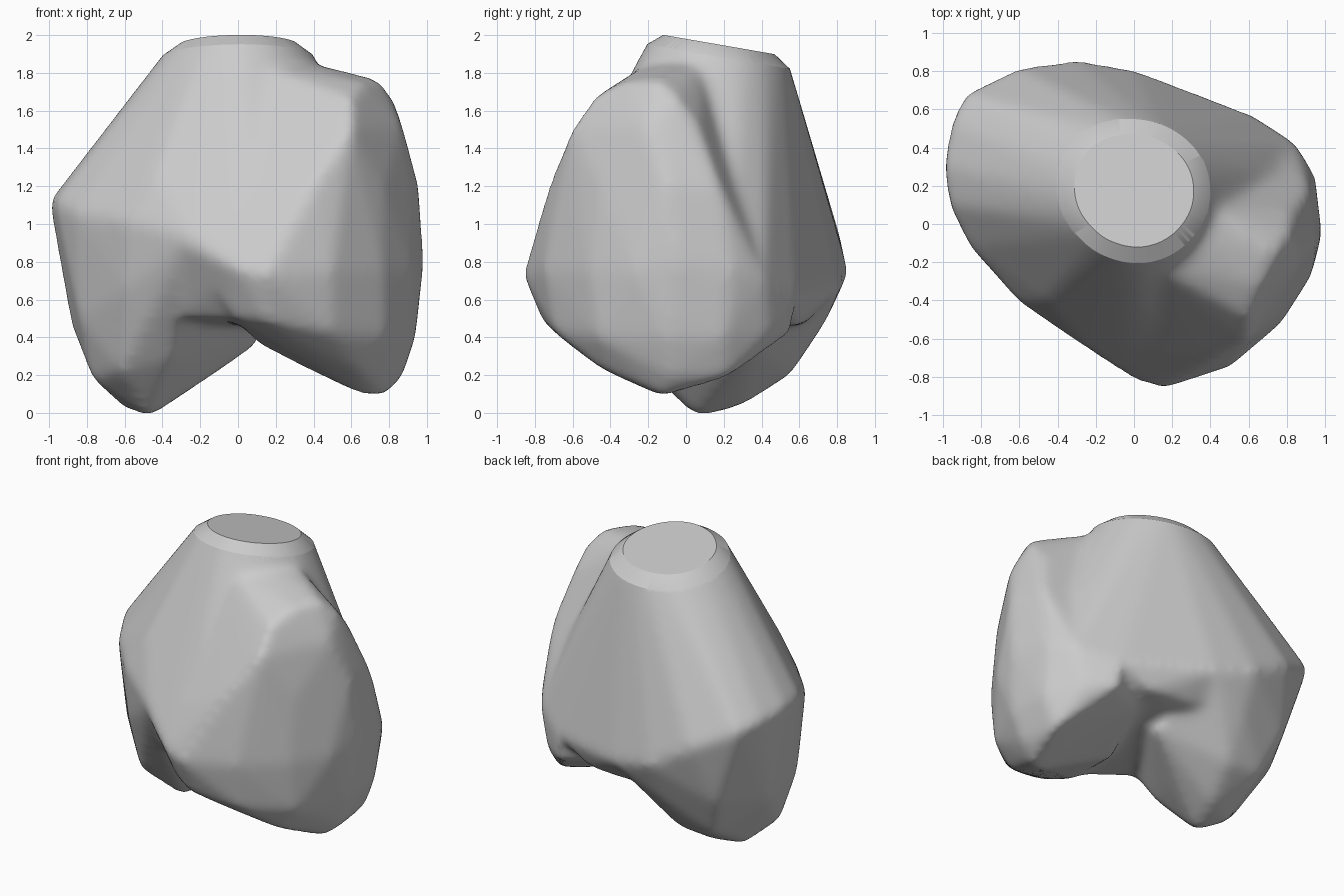
import bpy, bmesh, math
from mathutils import Vector

if "Cube" in bpy.data.objects:
    bpy.data.objects.remove(bpy.data.objects["Cube"])

grey = bpy.data.materials.new("plain grey")
grey.use_nodes = True
colour = (0.6, 0.6, 0.6, 1)
grey.diffuse_color = colour
grey.node_tree.nodes["Principled BSDF"].inputs["Base Color"].default_value = colour

NECK = Vector((0.01, 0.18, 1.885))
NECK_NORMAL = Vector((0, 0.173, 1)).normalized()


def ring(radius, lift, count=40):
    """Circle around the tilted neck axis."""
    pts = []
    for i in range(count):
        a = math.tau * i / count
        y = radius * math.sin(a)
        pts.append(NECK + Vector((radius * math.cos(a), y, lift - 0.173 * y)))
    return pts


def add_hull(bm, points):
    """Taut skin around a handful of landmark points."""
    verts = [bm.verts.new(p) for p in points]
    out = bmesh.ops.convex_hull(bm, input=verts)
    junk = {g for g in out["geom_interior"] + out["geom_unused"]
            if isinstance(g, bmesh.types.BMVert)}
    bmesh.ops.delete(bm, geom=list(junk), context='VERTS')


# Landmarks shared by neighbouring parts
neck = ring(0.37, 0) + ring(0.345, 0.09)
rear_ridge = [(-.97, .1, 1.12), (-1, .3, 1.12), (-.96, .53, 1.1),
              (-.89, .68, 1.06), (-.6, .82, .92), (-.3, .86, .74), (0, .81, .66)]
front_left = [(-.86, -.12, 1.06), (-.6, -.41, 1.02), (-.25, -.65, .93),
              (-.45, -.4, 1.27)]
lobe_crown = [(.75, -.15, 1.765), (.66, -.33, 1.75), (.6, -.49, 1.67),
              (.82, -.05, 1.67), (.83, .07, 1.52), (.87, -.2, 1.52),
              (.6, -.61, 1.5), (.92, .18, 1.2), (.96, -.1, 1.2),
              (.77, -.46, 1.2), (.4, -.73, 1.2)]
lobe_waist = [(.95, .25, .75), (.985, -.05, .8), (.93, -.27, .75),
              (.77, -.52, .75), (.5, -.75, .75), (.15, -.865, .73),
              (0, -.82, .76), (.85, .42, .7), (.6, .58, .6)]

bm = bmesh.new()

# Upper body: neck flaring to the rear ridge, with a shallow underside
add_hull(bm, neck + rear_ridge + front_left + lobe_waist
         + [(0, 0, .46), (-.3, -.38, .5), (-.12, -.45, .49), (.02, -.6, .49),
            (-.4, .3, .45), (.1, .62, .46), (.35, .6, .46), (-.25, .68, .52)])

# Large rounded lobe, its shoulder running into the neck
add_hull(bm, lobe_crown + lobe_waist + [
    (.35, .1, 1.86), (.28, -.07, 1.87), (.02, -.18, 1.87), (-.25, -.65, .93),
    (.93, .2, .4), (.94, -.1, .4), (.78, -.47, .4), (.5, -.69, .42),
    (.15, -.76, .48), (.78, .44, .42), (-.03, -.65, .5), (.84, .22, .18),
    (.87, -.08, .19), (.65, -.44, .22), (.4, -.5, .3), (.77, -.12, .085),
    (.64, -.15, .1), (.35, -.1, .24), (.1, -.1, .37), (.6, .57, .43),
    (.3, .4, .44)])

# Narrow lower lobe, hanging from the ridge
add_hull(bm, rear_ridge + front_left + [
    (-.47, .05, -.025), (-.6, .2, .02), (-.4, .3, .04), (-.33, .55, .2),
    (-.6, .55, .22), (-.77, .05, .17), (-.62, -.2, .22), (-.88, .3, .45),
    (-.84, -.05, .5), (-.3, .74, .48), (-.7, .66, .5), (-.6, -.37, .65),
    (-.4, -.38, .65), (-.22, .1, .18), (0, .3, .29), (-.35, -.22, .28),
    (.12, .35, .37), (0, .1, .45)])

mesh = bpy.data.meshes.new("lobed_body")
bm.to_mesh(mesh)
bm.free()
body = bpy.data.objects.new("lobed_body", mesh)
bpy.context.collection.objects.link(body)

# Fuse the hulls into one soft skin
fuse = body.modifiers.new("fuse", 'REMESH')
fuse.mode = 'VOXEL'
fuse.voxel_size = 0.025
soften = body.modifiers.new("soften", 'SMOOTH')
soften.factor = 0.5
soften.iterations = 24
skin = bpy.data.meshes.new_from_object(
    body.evaluated_get(bpy.context.evaluated_depsgraph_get()))
body.modifiers.clear()
body.data = skin

# Cut the neck flat and close it with a bevelled cap
bm = bmesh.new()
bm.from_mesh(skin)
bmesh.ops.bisect_plane(bm, geom=bm.verts[:] + bm.edges[:] + bm.faces[:],
                       plane_co=NECK, plane_no=NECK_NORMAL, clear_outer=True)
rim = [e for e in bm.edges if e.is_boundary]
out = bmesh.ops.extrude_edge_only(bm, edges=rim)["geom"]
for v in (g for g in out if isinstance(g, bmesh.types.BMVert)):
    v.co = NECK + (v.co - NECK) * 0.78 + Vector((0, 0, 0.064))
cap = [g for g in out if isinstance(g, bmesh.types.BMEdge) and g.is_boundary]
bmesh.ops.contextual_create(bm, geom=cap)
bmesh.ops.recalc_face_normals(bm, faces=bm.faces[:])
bm.to_mesh(skin)
bm.free()

skin.materials.clear()
skin.materials.append(grey)
bpy.context.view_layer.objects.active = body
body.select_set(True)
bpy.ops.object.shade_smooth_by_angle(angle=math.radians(27))
